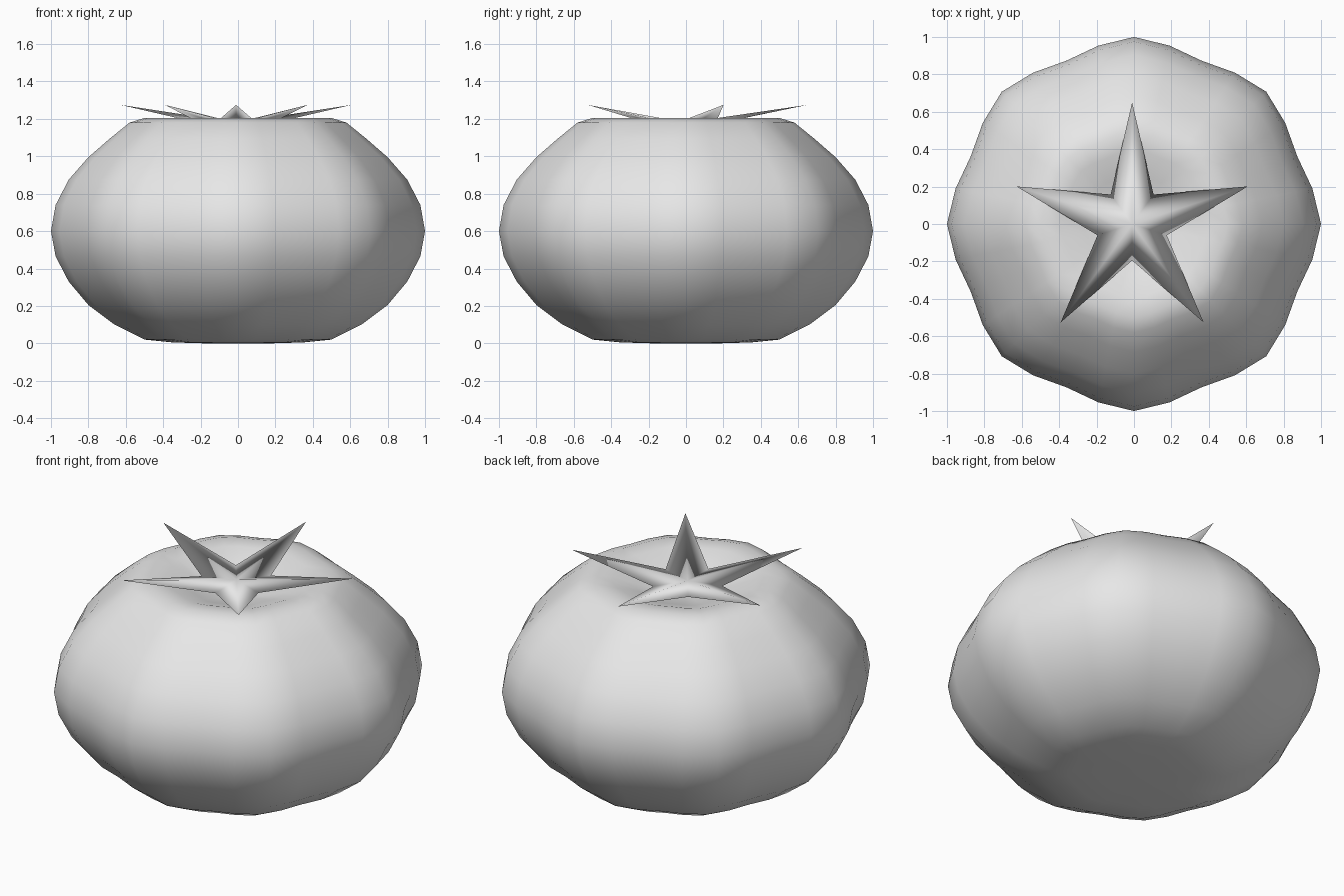
import bpy
import bmesh
from math import sin, cos, pi, radians

cube = bpy.data.objects.get("Cube")
if cube:
    bpy.data.objects.remove(cube)

grey = bpy.data.materials.new("plain grey")
grey.use_nodes = True
grey.diffuse_color = (0.8, 0.8, 0.8, 1)
grey.node_tree.nodes["Principled BSDF"].inputs["Base Color"].default_value = (0.8, 0.8, 0.8, 1)


def finish(bm, name):
    bmesh.ops.recalc_face_normals(bm, faces=bm.faces)
    for face in bm.faces:
        face.smooth = True
    mesh = bpy.data.meshes.new(name)
    bm.to_mesh(mesh)
    bm.free()
    mesh.materials.append(grey)
    obj = bpy.data.objects.new(name, mesh)
    bpy.context.collection.objects.link(obj)
    return obj


# Fruit body: a turned profile with eight soft lobes and a dimple on top
SEGMENTS = 32
LOBES = 8
profile = [(0.18, 0.0), (0.35, 0.005), (0.5, 0.02), (0.66, 0.1), (0.8, 0.205),
           (0.905, 0.33), (0.975, 0.465), (1.0, 0.6), (0.975, 0.74), (0.905, 0.875),
           (0.8, 0.995), (0.685, 1.095), (0.58, 1.18), (0.5, 1.205), (0.4, 1.197),
           (0.27, 1.155), (0.13, 1.115)]
bm = bmesh.new()
rings = []
for radius, z in profile:
    ring = []
    for i in range(SEGMENTS):
        a = 2 * pi * i / SEGMENTS
        r = radius * (0.9725 + 0.0275 * cos(LOBES * a))
        ring.append(bm.verts.new((r * cos(a), r * sin(a), z)))
    rings.append(ring)
bottom = bm.verts.new((0, 0, 0))
top = bm.verts.new((0, 0, 1.1))
for i in range(SEGMENTS):
    j = (i + 1) % SEGMENTS
    for low, high in zip(rings, rings[1:]):
        bm.faces.new((low[i], low[j], high[j], high[i]))
    bm.faces.new((bottom, rings[0][j], rings[0][i]))
    bm.faces.new((top, rings[-1][i], rings[-1][j]))
finish(bm, "fruit_body")

# Leafy star: five thin pointed leaves curling up from the dimple
POINTS = 5
bm = bmesh.new()
rim = []
for i in range(POINTS * 2):
    a = radians(90) + pi * i / POINTS
    r, z = (0.65, 1.275) if i % 2 == 0 else (0.195, 1.175)
    rim.append(bm.verts.new((r * cos(a) - 0.01, r * sin(a), z)))
upper = bm.verts.new((-0.01, 0, 1.18))
lower = bm.verts.new((-0.01, 0, 1.14))
for i, v in enumerate(rim):
    w = rim[(i + 1) % len(rim)]
    bm.faces.new((upper, v, w))
    bm.faces.new((lower, w, v))
finish(bm, "leaf_star")
